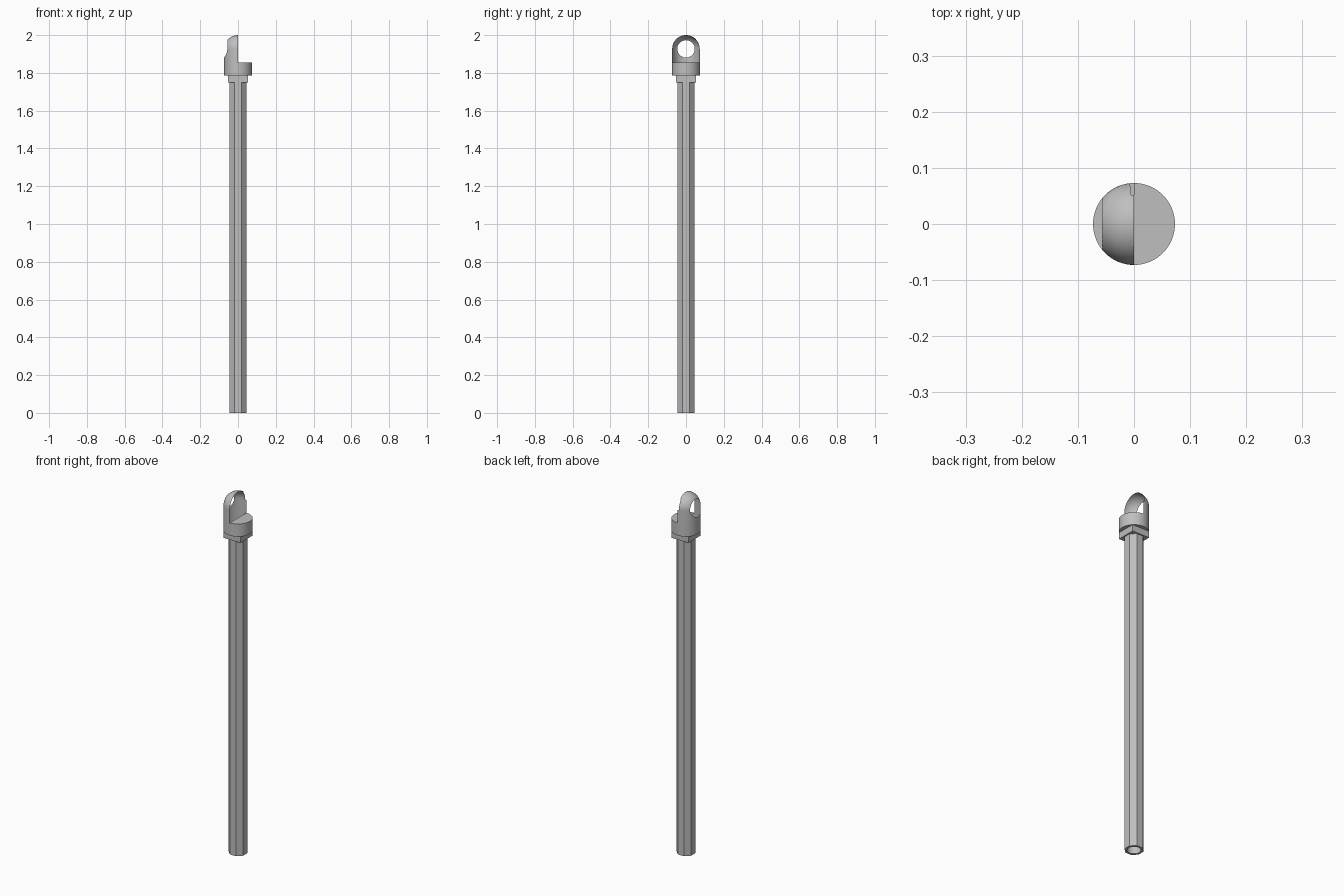
import bpy
import math
from math import pi, sin, cos

cube = bpy.data.objects.get("Cube")
if cube:
    bpy.data.objects.remove(cube, do_unlink=True)

metal = bpy.data.materials.new("grey_metal")
metal.use_nodes = True
GREY = (0.52, 0.52, 0.52, 1)
metal.diffuse_color = GREY
metal.node_tree.nodes["Principled BSDF"].inputs["Base Color"].default_value = GREY

HEAD_R = 0.073
EYE_Z = 2 - HEAD_R
SHELF_Z = 1.855
HEAD_Z = 1.785
COLLAR_Z = 1.75


def prism(name, radius, z0, z1, sides, turn=0.0):
    """Upright prism with a given number of sides."""
    bpy.ops.mesh.primitive_cylinder_add(vertices=sides, radius=radius, depth=z1 - z0,
                                        location=(0, 0, (z0 + z1) / 2),
                                        rotation=(0, 0, turn))
    ob = bpy.context.object
    ob.name = name
    return ob


def lathe(name, profile, sides):
    """Closed solid from a (radius, height) profile that ends on the axis."""
    verts, faces, rings = [], [], []
    for r, z in profile:
        n = sides if r > 0 else 1
        rings.append([len(verts) + i % n for i in range(sides)])
        verts += [(r * cos(2 * pi * i / sides), r * sin(2 * pi * i / sides), z)
                  for i in range(n)]
    for a, b in zip(rings, rings[1:]):
        for i in range(sides):
            j = (i + 1) % sides
            faces.append(list(dict.fromkeys((a[i], a[j], b[j], b[i]))))
    mesh = bpy.data.meshes.new(name)
    mesh.from_pydata(verts, [], faces)
    ob = bpy.data.objects.new(name, mesh)
    bpy.context.collection.objects.link(ob)
    return ob


def select(ob):
    bpy.ops.object.select_all(action="DESELECT")
    ob.select_set(True)
    bpy.context.view_layer.objects.active = ob


def cut(ob, cutter):
    """Subtract the cutter and discard it."""
    select(ob)
    mod = ob.modifiers.new("cut", "BOOLEAN")
    mod.operation = "DIFFERENCE"
    mod.solver = "EXACT"
    mod.object = cutter
    bpy.ops.object.modifier_apply(modifier=mod.name)
    bpy.data.objects.remove(cutter, do_unlink=True)


def finish(ob):
    ob.data.materials.clear()
    ob.data.materials.append(metal)
    select(ob)
    bpy.ops.object.shade_smooth_by_angle(angle=math.radians(30))


# Octagonal shaft with a round bore open at the bottom
shaft = prism("shaft", 0.0445 / cos(pi / 8), 0, COLLAR_Z + 0.01, 8, pi / 8)
cut(shaft, prism("bore_cutter", 0.034, -0.1, COLLAR_Z - 0.05, 32))
finish(shaft)

# Square collar under the head
collar = prism("square_collar", HEAD_R, COLLAR_Z, HEAD_Z + 0.01, 4, pi / 4)
finish(collar)

# Round head with a domed top, halved above the shelf to leave the eye lug
STEPS = 16
profile = [(0, HEAD_Z), (HEAD_R, HEAD_Z), (HEAD_R, EYE_Z)]
profile += [(HEAD_R * cos(pi / 2 * k / STEPS), EYE_Z + HEAD_R * sin(pi / 2 * k / STEPS))
            for k in range(1, STEPS)]
profile.append((0, 2))
head = lathe("eye_head", profile, 64)

bpy.ops.mesh.primitive_cube_add(size=1, location=(0.5, 0, SHELF_Z + 0.5))
cut(head, bpy.context.object)

# Eye hole through the lug
bpy.ops.mesh.primitive_cylinder_add(vertices=48, radius=0.046, depth=0.4,
                                    location=(0, 0, EYE_Z), rotation=(0, pi / 2, 0))
cut(head, bpy.context.object)
finish(head)
